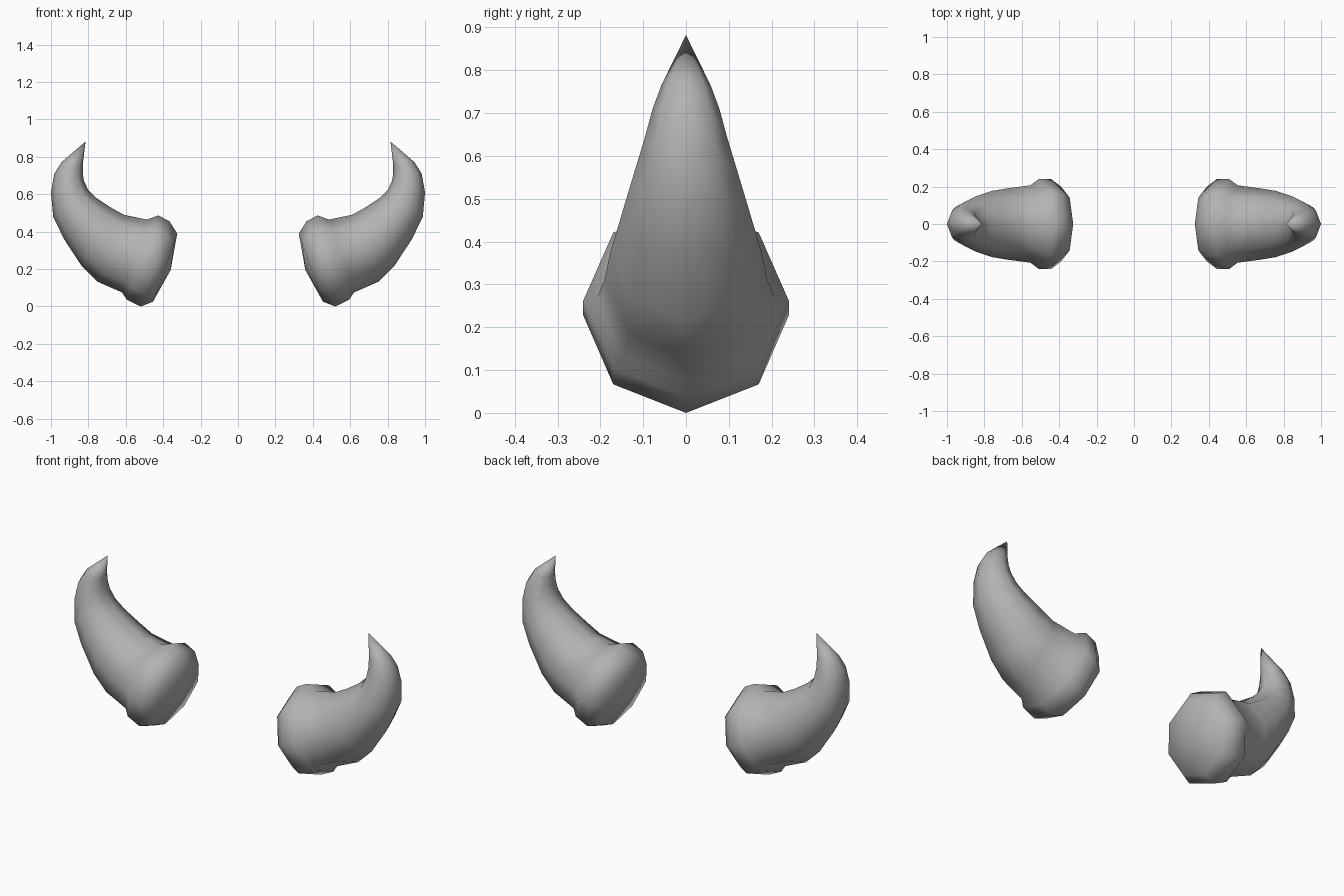
import bpy, bmesh, math
from mathutils import Vector

if "Cube" in bpy.data.objects:
    bpy.data.objects.remove(bpy.data.objects["Cube"])

SIDES = 8

# Rings along the horn: inner/upper point (x, z), outer/lower point (x, z), half depth in y
RINGS = [
    ((0.325, 0.39), (0.455, 0.025), 0.20),
    ((0.366, 0.455), (0.52, 0.0), 0.24),
    ((0.425, 0.487), (0.595, 0.037), 0.24),
    ((0.487, 0.465), (0.62, 0.075), 0.207),
    ((0.61, 0.49), (0.75, 0.132), 0.19),
    ((0.685, 0.532), (0.835, 0.215), 0.177),
    ((0.76, 0.582), (0.93, 0.36), 0.148),
    ((0.80, 0.622), (0.988, 0.48), 0.124),
    ((0.823, 0.67), (1.0, 0.61), 0.097),
    ((0.83, 0.71), (0.982, 0.71), 0.078),
    ((0.83, 0.76), (0.943, 0.772), 0.057),
]
BASE_CENTRE = (0.36, 0.195)
TIP = (0.815, 0.882)

# Dark grey horn material
grey = bpy.data.materials.new("dark_grey")
grey.diffuse_color = (0.45, 0.45, 0.45, 1)
grey.use_nodes = True
grey.node_tree.nodes["Principled BSDF"].inputs["Base Color"].default_value = grey.diffuse_color


def horn(name, side):
    bm = bmesh.new()
    loops = []
    for a, b, depth in RINGS:
        top, low = Vector((a[0], 0, a[1])), Vector((b[0], 0, b[1]))
        centre, up = (top + low) / 2, (top - low) / 2
        loop = []
        for i in range(SIDES):
            t = 2 * math.pi * i / SIDES
            p = centre + up * math.cos(t) + Vector((0, depth * math.sin(t), 0))
            loop.append(bm.verts.new((p.x * side, p.y, p.z)))
        loops.append(loop)
    base = bm.verts.new((BASE_CENTRE[0] * side, 0, BASE_CENTRE[1]))
    tip = bm.verts.new((TIP[0] * side, 0, TIP[1]))
    # Skin between rings, domed base and pointed tip
    for i in range(SIDES):
        j = (i + 1) % SIDES
        for r, s in zip(loops, loops[1:]):
            bm.faces.new((r[i], r[j], s[j], s[i]))
        bm.faces.new((base, loops[0][j], loops[0][i]))
        bm.faces.new((tip, loops[-1][i], loops[-1][j]))
    bmesh.ops.recalc_face_normals(bm, faces=bm.faces)
    for f in bm.faces:
        f.smooth = True
    mesh = bpy.data.meshes.new(name)
    bm.to_mesh(mesh)
    bm.free()
    mesh.materials.append(grey)
    obj = bpy.data.objects.new(name, mesh)
    bpy.context.collection.objects.link(obj)


horn("right_horn", 1)
horn("left_horn", -1)
